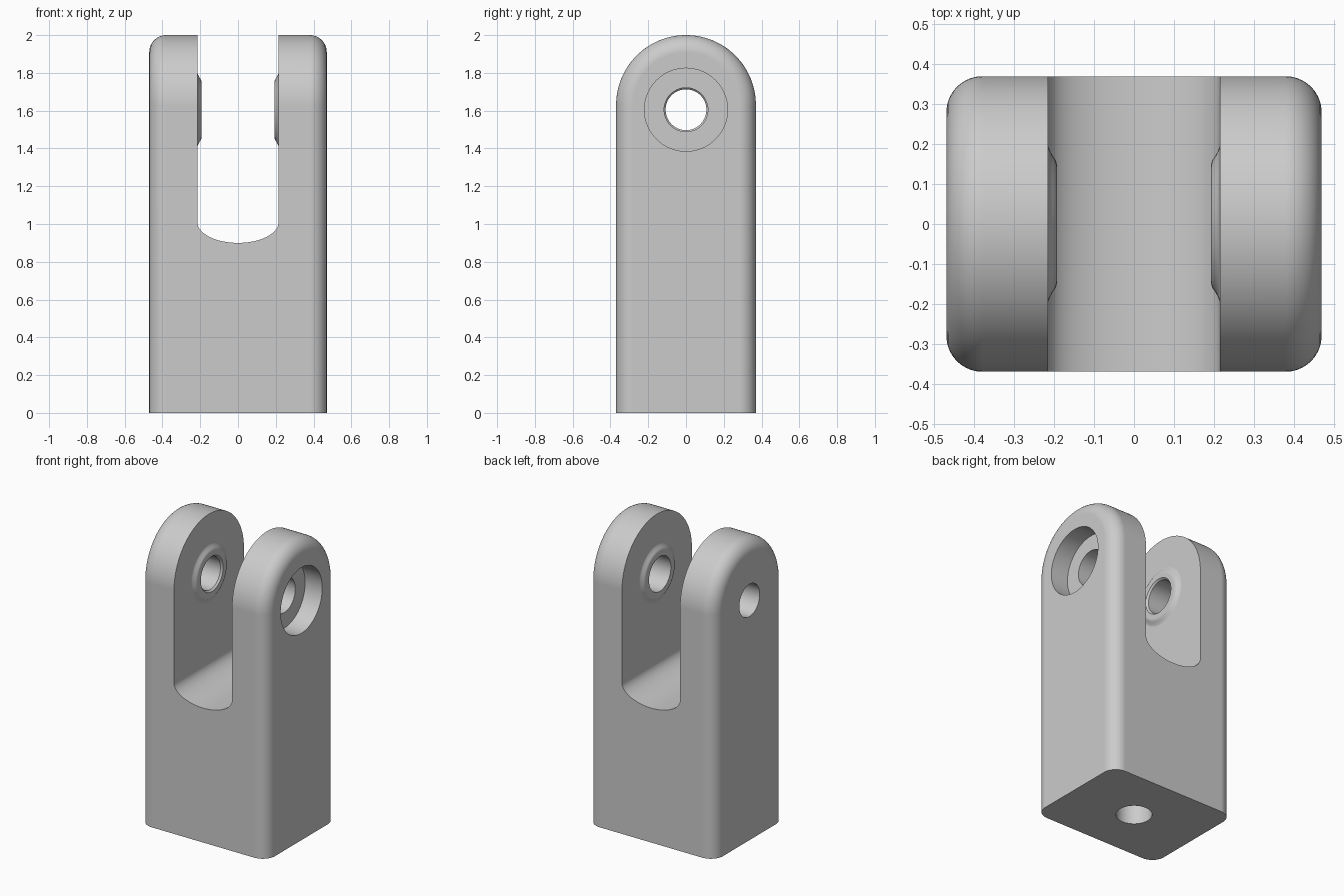
import bpy, bmesh
from math import sin, cos, pi
from mathutils import Matrix, Vector

old = bpy.data.objects.get("Cube")
if old:
    bpy.data.objects.remove(old, do_unlink=True)

HALF_X, HALF_Y, FILLET = 0.47, 0.37, 0.09
ARCH_Z, PIN_Z, SLOT_X = 1.63, 1.605, 0.215

metal = bpy.data.materials.new("light grey metal")
metal.use_nodes = True
grey = (0.6, 0.6, 0.6, 1)
metal.diffuse_color = grey
metal.node_tree.nodes["Principled BSDF"].inputs["Base Color"].default_value = grey


def loft(name, rings, axis_from=None):
    """Skin closed rings of points and cap both ends."""
    bm = bmesh.new()
    loops = [[bm.verts.new(p) for p in ring] for ring in rings]
    for a, b in zip(loops, loops[1:]):
        for i in range(len(a)):
            j = (i + 1) % len(a)
            bm.faces.new((a[i], a[j], b[j], b[i]))
    bm.faces.new(loops[0])
    bm.faces.new(loops[-1])
    bmesh.ops.recalc_face_normals(bm, faces=bm.faces)
    mesh = bpy.data.meshes.new(name)
    bm.to_mesh(mesh)
    bm.free()
    mesh.materials.append(metal)
    obj = bpy.data.objects.new(name, mesh)
    bpy.context.collection.objects.link(obj)
    return obj


def turned_x(name, profile, n=64):
    """Turned solid about the pin axis; profile is (x, radius)."""
    return loft(name, [[(x, r * cos(2 * pi * i / n), PIN_Z + r * sin(2 * pi * i / n))
                        for i in range(n)] for x, r in profile])


def combine(target, tool, operation):
    mod = target.modifiers.new(operation, 'BOOLEAN')
    mod.operation = operation
    mod.solver = 'EXACT'
    mod.object = tool
    bpy.context.view_layer.objects.active = target
    bpy.ops.object.modifier_apply(modifier=mod.name)
    bpy.data.objects.remove(tool, do_unlink=True)


# Body: arched section along x, shrinking at both ends to form the fillets
def arch(x, inset, n=64):
    r = HALF_Y - inset
    curve = [(x, r * cos(pi * i / n), ARCH_Z + r * sin(pi * i / n)) for i in range(n + 1)]
    return [(x, r, 0)] + curve + [(x, -r, 0)]


steps = [pi / 2 * i / 10 for i in range(11)]
ends = [(HALF_X - FILLET * (1 - cos(t)), FILLET * (1 - sin(t))) for t in steps]
stations = [(-x, d) for x, d in ends] + [(x, d) for x, d in reversed(ends)]
body = loft("clevis_body", [arch(x, d) for x, d in stations])

# Slot with a shallow elliptical floor
floor = [(SLOT_X * cos(pi + pi * i / 48), 1.01 + 0.11 * sin(pi + pi * i / 48)) for i in range(49)]
outline = [(-SLOT_X, 2.2)] + floor + [(SLOT_X, 2.2)]
slot = loft("slot_cutter", [[(x, y, z) for x, z in outline] for y in (-0.6, 0.6)])
combine(body, slot, 'DIFFERENCE')

# Raised bosses with flared edges on the inner faces
for side in (-1, 1):
    flare = [(0.25, 0.195), (0.215, 0.195), (0.211, 0.184), (0.205, 0.173),
             (0.199, 0.164), (0.195, 0.157), (0.193, 0.146)]
    combine(body, turned_x("boss", [(side * x, r) for x, r in flare]), 'UNION')

# Pin holes: plain with a chamfer on one arm, counterbored on the other
combine(body, turned_x("left_hole_cutter", [(-0.6, 0.108), (-0.205, 0.108),
                                            (-0.193, 0.118), (-0.1, 0.118)]), 'DIFFERENCE')
combine(body, turned_x("right_hole_cutter", [(0.6, 0.22), (0.343, 0.22),
                                             (0.343, 0.116), (0.1, 0.116)]), 'DIFFERENCE')

# Blind hole in the base
base = [[(0.11 * cos(2 * pi * i / 64), 0.11 * sin(2 * pi * i / 64), z) for i in range(64)]
        for z in (-0.2, 0.5)]
combine(body, loft("base_hole_cutter", base), 'DIFFERENCE')

# Smooth shading with crisp edges
bpy.ops.object.select_all(action='DESELECT')
body.select_set(True)
bpy.context.view_layer.objects.active = body
bpy.ops.object.shade_smooth_by_angle(angle=0.5)
weighted = body.modifiers.new("weighted_normals", 'WEIGHTED_NORMAL')
weighted.keep_sharp = True
